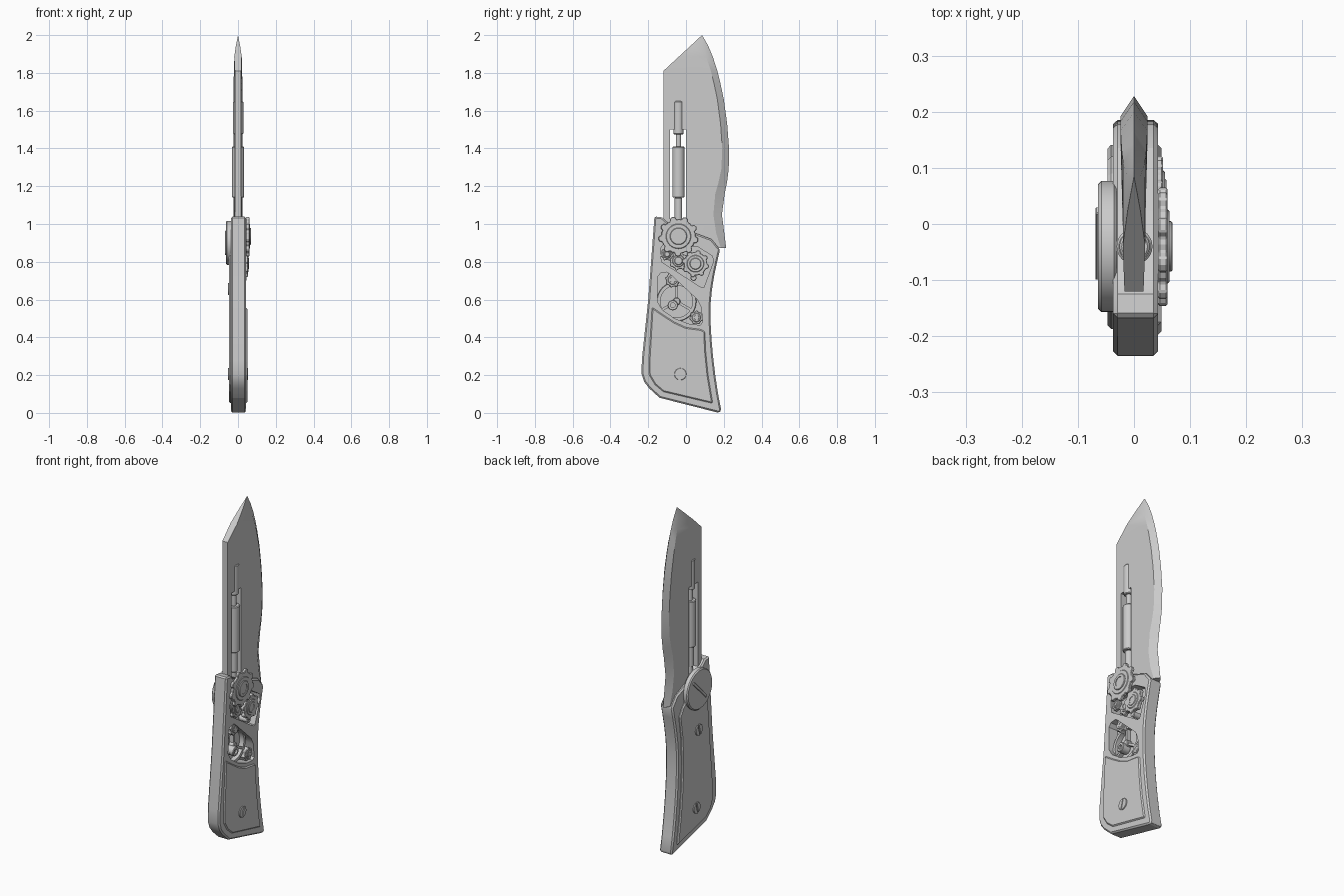
import bpy, bmesh
from math import sin, cos, pi, radians

if "Cube" in bpy.data.objects:
    bpy.data.objects.remove(bpy.data.objects["Cube"])


def finish(name, bm, bevel=0.0, seg=1):
    bmesh.ops.remove_doubles(bm, verts=bm.verts, dist=1e-5)
    bmesh.ops.recalc_face_normals(bm, faces=bm.faces)
    me = bpy.data.meshes.new(name)
    bm.to_mesh(me)
    bm.free()
    ob = bpy.data.objects.new(name, me)
    bpy.context.collection.objects.link(ob)
    if bevel:
        m = ob.modifiers.new("Bevel", "BEVEL")
        m.width, m.segments = bevel, seg
        m.limit_method, m.angle_limit = "ANGLE", radians(50)
        apply(ob, m)
    return ob


def activate(ob):
    bpy.ops.object.select_all(action="DESELECT")
    ob.select_set(True)
    bpy.context.view_layer.objects.active = ob


def apply(ob, mod):
    activate(ob)
    bpy.ops.object.modifier_apply(modifier=mod.name)


def smooth(ob):
    activate(ob)
    bpy.ops.object.shade_smooth_by_angle(angle=radians(28))
    return ob


def prism(name, pts, x0, x1, bevel=0.0, seg=1):
    """Extrude a side-view (y, z) outline along x."""
    bm = bmesh.new()
    a = [bm.verts.new((x0, y, z)) for y, z in pts]
    b = [bm.verts.new((x1, y, z)) for y, z in pts]
    bm.faces.new(a)
    bm.faces.new(b[::-1])
    for i in range(len(pts)):
        j = (i + 1) % len(pts)
        bm.faces.new((a[i], a[j], b[j], b[i]))
    return finish(name, bm, bevel, seg)


def circle(y, z, r, n=32):
    return [(y + r * cos(2 * pi * i / n), z + r * sin(2 * pi * i / n)) for i in range(n)]


def bar(y, z, length, width, ang):
    c, s, l, w = cos(ang), sin(ang), length / 2, width / 2
    return [(y + u * c - v * s, z + u * s + v * c)
            for u, v in ((-l, -w), (l, -w), (l, w), (-l, w))]


def disc(name, y, z, r, x0, x1, bevel=0.003, n=32):
    return smooth(prism(name, circle(y, z, r, n), x0, x1, bevel))


def cut(ob, cutter):
    m = ob.modifiers.new("Cut", "BOOLEAN")
    m.operation, m.object, m.solver = "DIFFERENCE", cutter, "EXACT"
    apply(ob, m)
    bpy.data.objects.remove(cutter)


def gear(name, y, z, r, teeth, x0, x1, hub_top):
    pts = []
    for i in range(teeth):
        for f, k in ((0, .84), (.2, .86), (.4, .84), (.52, .97), (.7, 1), (.88, .97)):
            a = 2 * pi * (i + f) / teeth
            pts.append((y + r * k * cos(a), z + r * k * sin(a)))
    prism(name, pts, x0, x1, 0.003)
    disc(name + "_collar", y, z, r * .62, x0, x1 + .003)
    hub = disc(name + "_hub", y, z, r * .42, x0, hub_top)
    cut(hub, prism("cutter", circle(y, z, r * .26, 24), hub_top - .004, hub_top + .02))


def screw(name, y, z, r, x0, x1, ang):
    ob = prism(name, circle(y, z, r, 24), x0, x1, 0.002)
    lo, hi = sorted((x1 - .004 * (1 if x1 > 0 else -1), x1 * 1.5))
    cut(ob, prism("cutter", bar(y, z, r * 3, r * .3, ang), lo, hi))
    smooth(ob)


def rod(name, r, z0, z1, y=-.04, n=24):
    bm = bmesh.new()
    bmesh.ops.create_cone(bm, cap_ends=True, segments=n, radius1=r, radius2=r, depth=z1 - z0)
    bmesh.ops.translate(bm, verts=bm.verts, vec=(.001, y, (z0 + z1) / 2))
    return smooth(finish(name, bm, .004))


# Blade lofted from rows: z, spine y, grind y, edge y, spine half, grind half
rows = [(.872, .12, .185, .213, .022, .022), (.95, -.12, .16, .203, .017, .024),
        (1.05, -.12, .145, .19, .017, .024), (1.16, -.12, .155, .205, .017, .024),
        (1.22, -.12, .172, .217, .017, .024), (1.29, -.12, .187, .226, .017, .024),
        (1.40, -.12, .192, .228, .017, .024), (1.53, -.12, .183, .218, .017, .024),
        (1.66, -.12, .166, .2, .017, .024), (1.75, -.12, .147, .181, .017, .023),
        (1.81, -.12, .132, .166, .017, .022), (1.885, -.039, .107, .142, .02, .019),
        (1.945, .026, .085, .117, .011, .011), (2.0, .085, .085, .085, 0, 0)]
bm = bmesh.new()
loops = [[bm.verts.new(p) for p in ((-s, ys, z), (-g, yg, z), (0, ye, z), (g, yg, z), (s, ys, z))]
         for z, ys, yg, ye, s, g in rows]
for a, b in zip(loops, loops[1:]):
    for i in range(5):
        j = (i + 1) % 5
        bm.faces.new((a[i], a[j], b[j], b[i]))
bm.faces.new(loops[0])
blade = finish("blade", bm)
cut(blade, prism("cutter", [(-.085, .98), (0, .98), (0, 1.5), (-.085, 1.5)], -.1, .1))
smooth(blade)

# Piston in the blade slot
rod("piston_rod", .014, .96, 1.60)
rod("piston_lower_collar", .020, 1.02, 1.14)
rod("piston_cylinder", .032, 1.14, 1.41)
rod("piston_upper_sleeve", .027, 1.475, 1.65)

# Handle frame with two open pockets on the right side
frame_pts = [(-.167, 1.04), (-.125, 1.035), (-.1, 1.01), (.055, .95), (.135, .92), (.18, .865),
             (.165, .80), (.15, .73), (.137, .65), (.13, .575), (.13, .48), (.135, .39), (.143, .3),
             (.155, .2), (.17, .1), (.187, .012), (.175, .0), (-.14, .08), (-.195, .13),
             (-.222, .165), (-.235, .205), (-.234, .28), (-.2, .6)]
frame = prism("handle_frame", frame_pts, -.037, .043, .008)
pocket_top = [(-.135, .87), (-.12, .89), (.06, .88), (.14, .83), (.145, .80), (.095, .665),
              (.08, .665), (-.13, .80)]
pocket_low = [(-.15, .72), (-.135, .74), (-.10, .745), (-.085, .735), (.06, .6), (.08, .56),
              (.088, .48), (.075, .465), (.02, .47), (-.06, .50), (-.125, .545), (-.152, .59)]
for p in (pocket_top, pocket_low):
    cut(frame, prism("cutter", p, -.015, .08))
smooth(frame)

# Grip scales
prism("right_scale", [(-.18, .56), (-.125, .522), (-.06, .48), (.0, .453), (.08, .442), (.1, .43),
                      (.104, .33), (.117, .2), (.142, .05), (-.12, .112), (-.165, .15), (-.195, .2),
                      (-.197, .27)], .035, .049, .006)
prism("left_scale", [(-.13, .9), (.04, .88), (.09, .84), (.12, .79), (.1, .65), (.095, .5),
                     (.1, .37), (.117, .2), (.142, .05), (-.12, .112), (-.165, .15), (-.187, .2),
                     (-.187, .27)], -.047, -.03, .006)

# Gear train
gear("pivot_gear", -.04, .935, .107, 9, .043, .060, .069)
gear("drive_gear", .05, .79, .073, 8, .03, .052, .058)
gear("idler_gear", -.04, .805, .052, 8, .005, .026, .032)
gear("small_gear", -.10, .84, .036, 7, .015, .036, .042)
disc("stop_pin", .04, .715, .016, -.015, .045)
gear("upper_pocket_gear", -.07, .705, .042, 8, -.012, .03, .034)
gear("lower_pocket_gear", .055, .505, .038, 7, -.012, .03, .034)

# Spoked wheel in the lower pocket
wheel = prism("spoked_wheel", circle(-.05, .59, .105, 40), -.014, .014, .003)
cut(wheel, prism("cutter", circle(-.05, .59, .085, 40), -.05, .05))
smooth(wheel)
for i in range(3):
    a = pi / 2 + i * 2 * pi / 3
    prism(f"wheel_spoke_{i + 1}", bar(-.05 + .045 * cos(a), .59 + .045 * sin(a), .09, .014, a), -.014, .01)
disc("wheel_hub", -.05, .59, .02, -.014, .018)
nut = disc("pocket_post", -.07, .57, .027, -.014, .036)
cut(nut, prism("cutter", circle(-.07, .57, .013, 16), .025, .06))

# Pivot cap on the left, with a plain raised bar
disc("pivot_cap", -.04, .9, .117, -.064, -.03, .006, 48)
prism("pivot_cap_bar", bar(-.035, .9, .17, .016, radians(45)), -.069, -.06, .002)

# Screws
screw("right_screw", -.03, .205, .032, .04, .054, radians(75))
screw("left_lower_screw", -.03, .205, .032, -.053, -.04, radians(75))
screw("left_upper_screw", -.05, .655, .032, -.053, -.04, radians(75))
